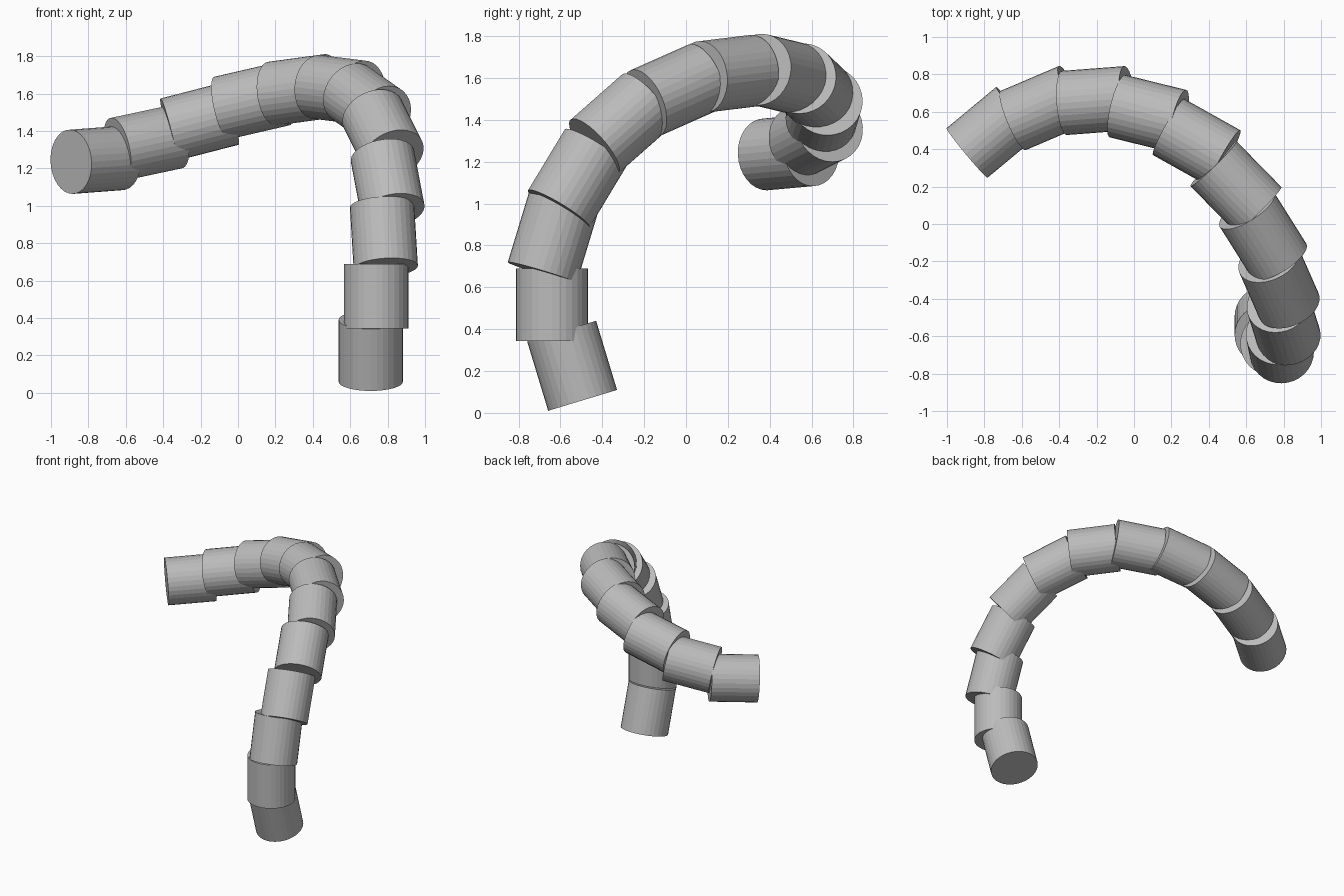
import bpy
from mathutils import Vector

RADIUS, LENGTH, SIDES = 0.172, 0.345, 32

grey = bpy.data.materials.new("plain grey")
grey.diffuse_color = (0.5, 0.5, 0.5, 1)

# Segment centres and axis directions, from the base to the free end
segments = [
    ((0.71, -0.544, 0.225), (0.00, -0.10, 0.33)),
    ((0.74, -0.64, 0.517), (0.00, 0.00, 1.00)),
    ((0.78, -0.637, 0.835), (-0.02, 0.10, 0.33)),
    ((0.80, -0.52, 1.12), (-0.055, 0.175, 0.29)),
    ((0.775, -0.315, 1.38), (-0.11, 0.25, 0.22)),
    ((0.69, -0.06, 1.54), (-0.17, 0.27, 0.12)),
    ((0.545, 0.20, 1.62), (-0.24, 0.245, 0.03)),
    ((0.335, 0.435, 1.62), (-0.295, 0.165, -0.04)),
    ((0.075, 0.59, 1.56), (-0.325, 0.08, -0.075)),
    ((-0.205, 0.66, 1.45), (-0.33, -0.025, -0.085)),
    ((-0.49, 0.62, 1.335), (-0.305, -0.13, -0.065)),
    ((-0.76, 0.49, 1.245), (-0.265, -0.22, -0.02)),
]

# Chain of overlapping flat-sided cylinders
for i, (centre, axis) in enumerate(segments, 1):
    bpy.ops.mesh.primitive_cylinder_add(
        vertices=SIDES, radius=RADIUS, depth=LENGTH, location=centre,
        rotation=Vector(axis).to_track_quat('Z', 'Y').to_euler())
    seg = bpy.context.object
    seg.name = f"tube_segment_{i:02d}"
    seg.data.materials.append(grey)
